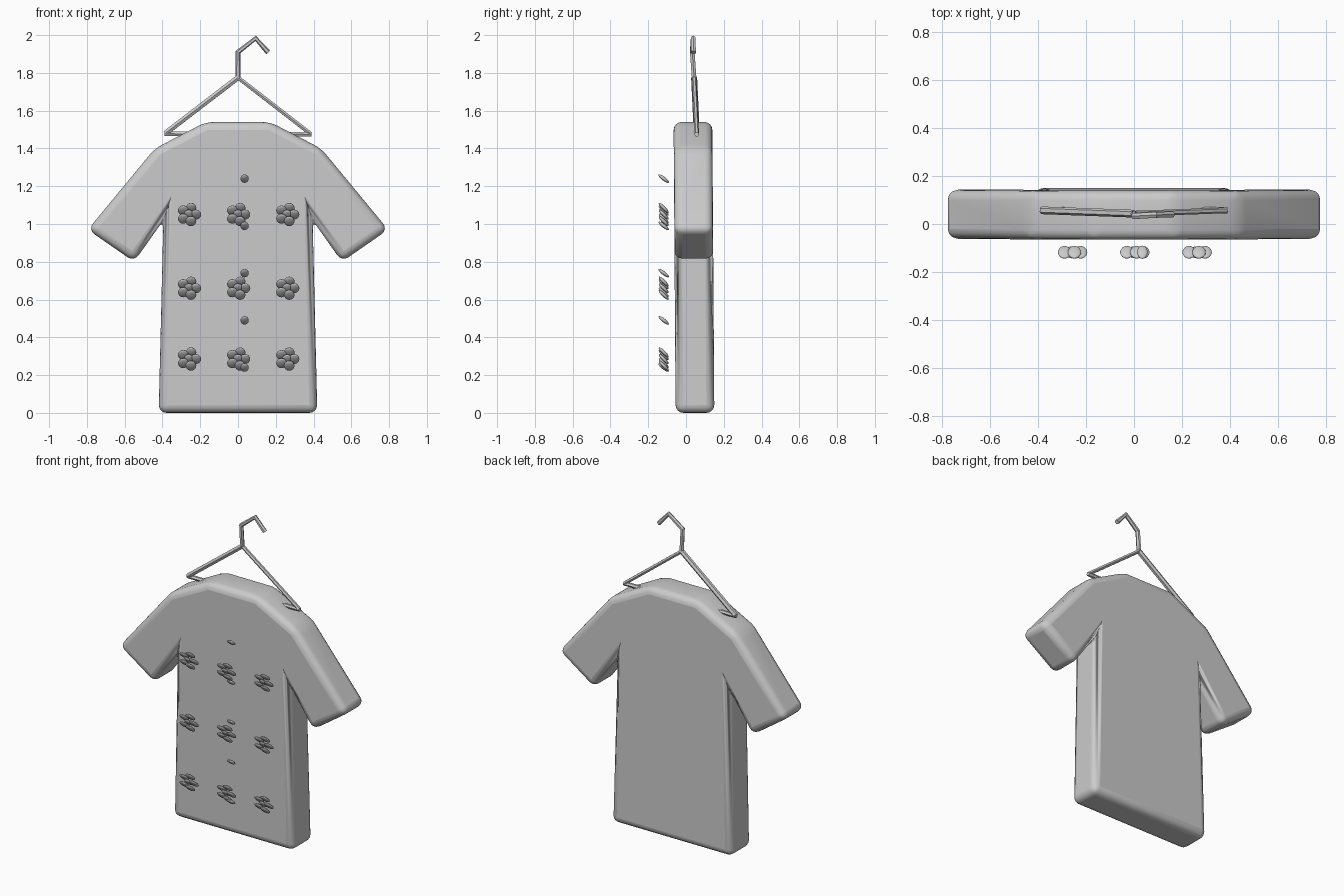
import bpy, math
from mathutils import Vector, Matrix

cube = bpy.data.objects.get("Cube")
if cube:
    bpy.data.objects.remove(cube)

grey = bpy.data.materials.new("plain grey")
grey.use_nodes = True
grey.diffuse_color = (0.6, 0.6, 0.6, 1)
grey.node_tree.nodes["Principled BSDF"].inputs["Base Color"].default_value = (0.6, 0.6, 0.6, 1)


def finish(obj, angle=40):
    obj.data.materials.clear()
    obj.data.materials.append(grey)
    bpy.ops.object.select_all(action='DESELECT')
    obj.select_set(True)
    bpy.context.view_layer.objects.active = obj
    bpy.ops.object.shade_smooth_by_angle(angle=math.radians(angle))


def mesh_object(name, verts, faces):
    mesh = bpy.data.meshes.new(name)
    mesh.from_pydata(verts, [], faces)
    obj = bpy.data.objects.new(name, mesh)
    bpy.context.collection.objects.link(obj)
    return obj


# Shirt: mirrored outline, extruded with a slight lean, rounded edges
half = [(0.42, 0), (0.395, 1.02), (0.55, 0.8), (0.795, 0.97), (0.44, 1.4), (0.17, 1.54)]
outline = half + [(-x, z) for x, z in reversed(half)]
n = len(outline)


def lean(z):
    return 0.005 - 0.007 * z


verts = [(x, y + lean(z), z) for y in (-0.06, 0.145) for x, z in outline]
faces = [list(range(n)), list(range(2 * n - 1, n - 1, -1))]
faces += [[i, i + n, (i + 1) % n + n, (i + 1) % n] for i in range(n)]
shirt = mesh_object("shirt", verts, faces)
bevel = shirt.modifiers.new("rounded edges", 'BEVEL')
bevel.width = 0.042
bevel.segments = 4
bevel.limit_method = 'ANGLE'
bevel.angle_limit = math.radians(15)
bevel.use_clamp_overlap = False
finish(shirt)


# Hanger: faceted wire along straight runs
def wire(name, points, radius):
    curve = bpy.data.curves.new(name, 'CURVE')
    curve.dimensions = '3D'
    curve.bevel_depth = radius
    curve.bevel_resolution = 1
    curve.use_fill_caps = True
    spline = curve.splines.new('POLY')
    spline.points.add(len(points) - 1)
    for p, co in zip(spline.points, points):
        p.co = (*co, 1)
    obj = bpy.data.objects.new(name, curve)
    bpy.context.collection.objects.link(obj)
    bpy.ops.object.select_all(action='DESELECT')
    obj.select_set(True)
    bpy.context.view_layer.objects.active = obj
    bpy.ops.object.convert(target='MESH')
    finish(bpy.context.object, 30)


neck = (0, 0.043, 1.775)
wire("hanger_hook", [neck, (0, 0.033, 1.91), (0.093, 0.038, 1.983), (0.16, 0.04, 1.908)], 0.014)
wire("hanger_right_arm", [neck, (-0.385, 0.057, 1.48)], 0.016)
wire("hanger_left_arm", [neck, (0.385, 0.057, 1.477)], 0.012)
wire("hanger_bar", [(-0.39, 0.057, 1.478), (0.39, 0.057, 1.475)], 0.013)


# Flowers and buttons: tilted flattened discs floating in front of the shirt
def disc(name, x, z, width, length, tilt):
    bpy.ops.mesh.primitive_uv_sphere_add(segments=16, ring_count=10, radius=1)
    obj = bpy.context.object
    obj.name = name
    place = Matrix.Translation(Vector((x, -0.118, z))) @ Matrix.Rotation(math.radians(-tilt), 4, 'X')
    obj.data.transform(place @ Matrix.Diagonal((width, length, 0.01, 1)))
    finish(obj, 60)


for z in (1.05, 0.66, 0.285):
    for x in (-0.26, 0, 0.26):
        disc("flower_centre", x, z, 0.026, 0.034, 45)
        for k in range(5):
            a = math.tau * k / 5
            disc("flower_petal", x + 0.037 * math.cos(a), z + 0.037 * math.sin(a), 0.028, 0.036, 45)

for k in range(5):
    disc("button", 0.035, 1.24 - 0.25 * k, 0.022, 0.034, 38)
